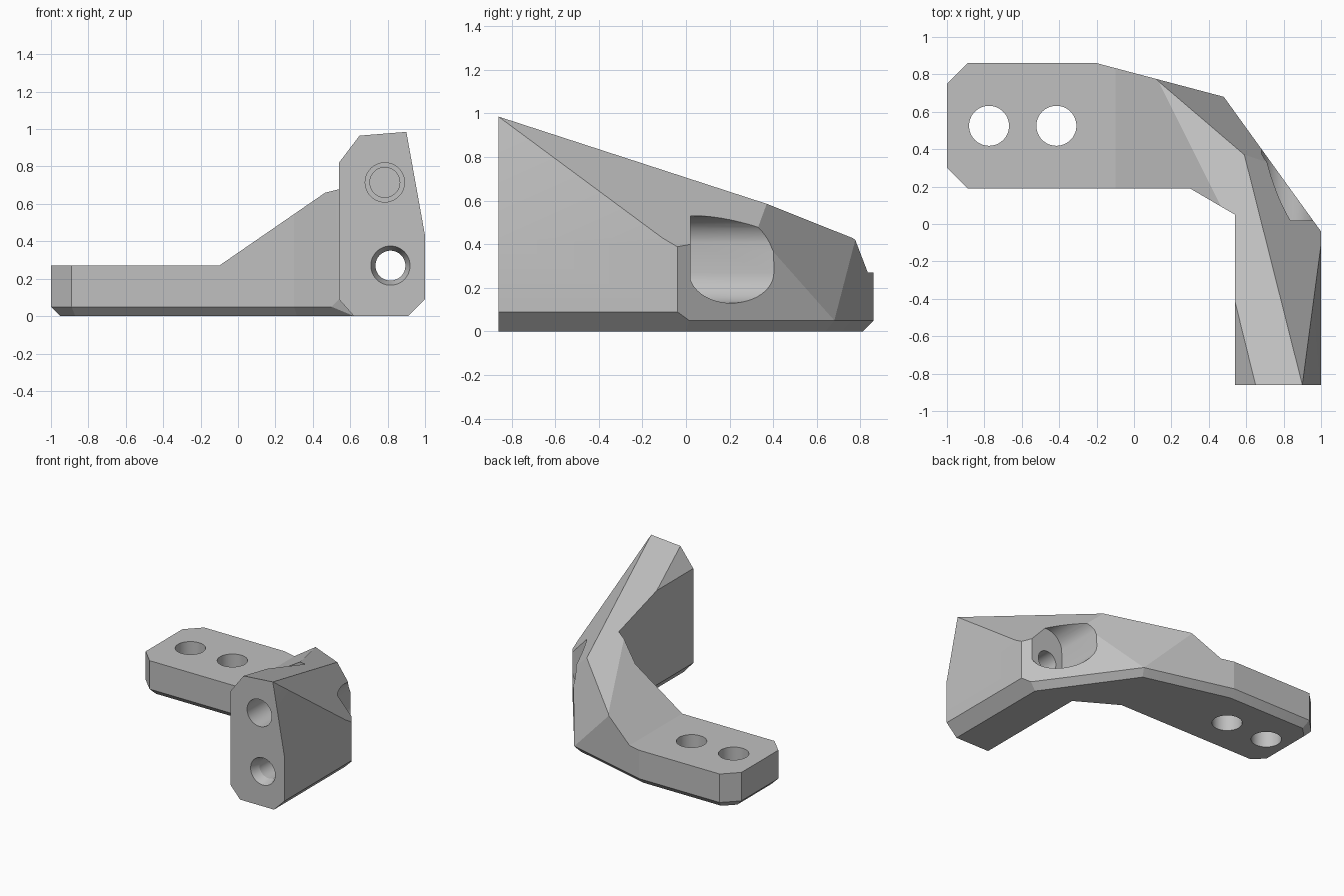
import bpy, bmesh
from math import sin, cos, pi
from mathutils import Vector

if "Cube" in bpy.data.objects:
    bpy.data.objects.remove(bpy.data.objects["Cube"])

grey = bpy.data.materials.new("plain grey")
grey.use_nodes = True
colour = (0.53, 0.53, 0.53, 1)
grey.diffuse_color = colour
grey.node_tree.nodes["Principled BSDF"].inputs["Base Color"].default_value = colour


def loft(name, rings, planes=()):
    """Skin closed rings of points, cap both ends, then trim with planes."""
    bm = bmesh.new()
    loops = [[bm.verts.new(p) for p in ring] for ring in rings]
    for a, b in zip(loops, loops[1:]):
        for i in range(len(a)):
            bm.faces.new((a[i - 1], a[i], b[i], b[i - 1]))
    bm.faces.new(loops[0])
    bm.faces.new(loops[-1])
    bmesh.ops.remove_doubles(bm, verts=bm.verts, dist=0.0005)
    for a, b, c in planes:
        a, b, c = Vector(a), Vector(b), Vector(c)
        normal = (b - a).cross(c - a).normalized()
        if normal.z < 0:
            normal.negate()
        cut = bmesh.ops.bisect_plane(
            bm, geom=bm.verts[:] + bm.edges[:] + bm.faces[:],
            plane_co=a, plane_no=normal, clear_outer=True)
        edges = [e for e in cut["geom_cut"]
                 if isinstance(e, bmesh.types.BMEdge) and e.is_boundary]
        bmesh.ops.edgeloop_fill(bm, edges=edges)
    bmesh.ops.recalc_face_normals(bm, faces=bm.faces)
    mesh = bpy.data.meshes.new(name)
    bm.to_mesh(mesh)
    bm.free()
    mesh.materials.append(grey)
    obj = bpy.data.objects.new(name, mesh)
    bpy.context.collection.objects.link(obj)
    return obj


def along_y(profile, *depths):
    return [[(x, y, z) for x, z in profile] for y in depths]


def circle(cx, cy, r, n=48):
    return [(cx + r * cos(2 * pi * i / n), cy + r * sin(2 * pi * i / n)) for i in range(n)]


def combine(target, cutter, operation):
    cutter.hide_render = True
    mod = target.modifiers.new(cutter.name, "BOOLEAN")
    mod.operation, mod.solver, mod.object = operation, "EXACT", cutter
    bpy.ops.object.select_all(action="DESELECT")
    bpy.context.view_layer.objects.active = target
    target.select_set(True)
    bpy.ops.object.modifier_apply(modifier=mod.name)
    bpy.data.objects.remove(cutter)


# Angled body: chamfered foot, upright walls, sloping top trimmed by planes
wall = [(1, -.86, .09), (1, -.04, .09), (.96, .015, .05), (.48, .68, .05),
        (-.2, .86, .05), (-.89, .86, .05), (-1, .75, .05), (-1, .3, .05),
        (-.89, .19, .05), (.3, .19, .05), (.5, .073, .05), (.54, .05, .09),
        (.54, -.86, .09)]
foot = [(.91, -.86), (.91, 0), (.91, 0), (.455, .638), (-.205, .81), (-.87, .81),
        (-.95, .73), (-.95, .32), (-.87, .24), (.315, .24), (.62, .061),
        (.62, .061), (.62, -.86)]
peak, shoulder, heel = (.9, -.86, .985), (.59, .37, .585), (.12, .776, .415)
top_plane = (peak, (.65, -.86, .965), shoulder)
side_plane = (peak, (1, -.11, .43), shoulder)
back_plane = (shoulder, heel, (.48, .68, .05))
bracket = loft("bracket",
               [[(x, y, 0) for x, y in foot], wall, [(x, y, 1.2) for x, y, z in wall]],
               (top_plane, side_plane, back_plane))

# Front silhouette: flat arm, ramp, and bevelled upright
silhouette = [(-1.2, -.1), (-1.2, .27), (-.1, .27), (.53, .704), (.53, .807),
              (.75, 1.097), (.88, 1.096), (1.02, .319), (1.1, .3), (1.1, -.1)]
combine(bracket, loft("silhouette", along_y(silhouette, -1.2, 1.2)), "INTERSECT")

# Two upright bolt holes in the arm
for x in (-.775, -.415):
    ring = circle(x, .525, .107)
    combine(bracket, loft("arm_hole", [[(a, b, z) for a, b in ring] for z in (-.1, .5)]),
            "DIFFERENCE")

# Rounded pocket in the outer corner
pocket = [(x, z + (.12 if z > .27 else 0)) for x, z in circle(.82, .27, .14)]
combine(bracket, loft("pocket", along_y(pocket, .02, .9)), "DIFFERENCE")

# Lower front hole, countersunk and running into the pocket
mouth, bore = circle(.815, .27, .105), circle(.815, .27, .08)
sink = along_y(mouth, -.9, -.86) + along_y(bore, -.79, .1)
combine(bracket, loft("lower_hole", sink), "DIFFERENCE")

# Upper front hole, blind and stepped
mouth, bore = circle(.785, .715, .105), circle(.785, .715, .08)
step = along_y(mouth, -.9, -.61) + along_y(bore, -.61, -.47)
combine(bracket, loft("upper_hole", step), "DIFFERENCE")

bpy.ops.object.shade_smooth_by_angle(angle=.2)
